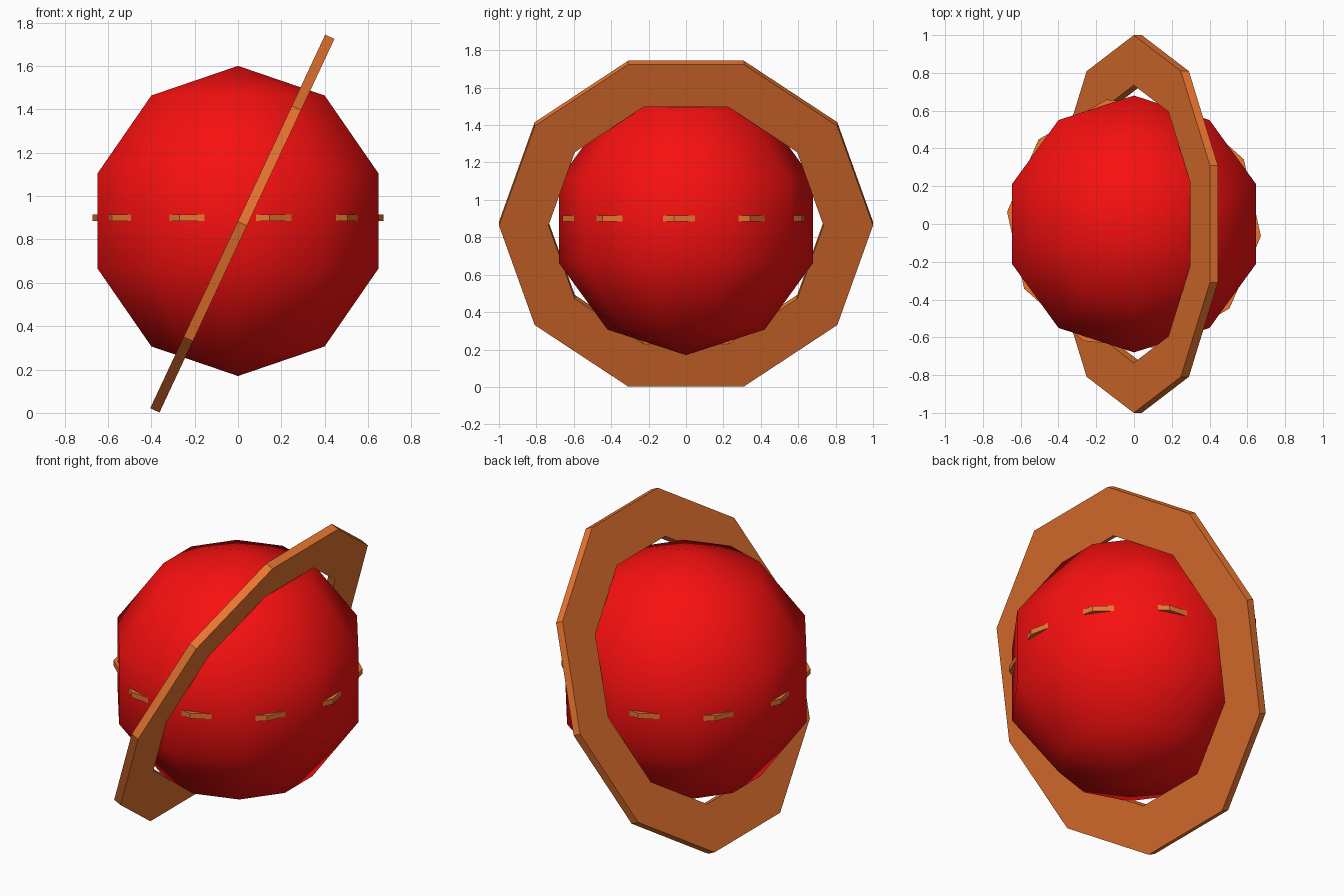
import bpy, bmesh
from math import sin, cos, pi, radians
from mathutils import Vector

if "Cube" in bpy.data.objects:
    bpy.data.objects.remove(bpy.data.objects["Cube"])

SIDES = 10


def material(name, rgb):
    m = bpy.data.materials.new(name)
    m.diffuse_color = (*rgb, 1)
    m.use_nodes = True
    m.node_tree.nodes["Principled BSDF"].inputs["Base Color"].default_value = m.diffuse_color
    return m


def lathe(name, profile, closed, mat, smooth):
    """Spin a (radius, height) profile around z, starting on the +y axis."""
    bm = bmesh.new()
    vs = [bm.verts.new((0, r, z)) for r, z in profile]
    pairs = list(zip(vs, vs[1:])) + ([(vs[-1], vs[0])] if closed else [])
    edges = [bm.edges.new(p) for p in pairs]
    bmesh.ops.spin(bm, geom=vs + edges, cent=(0, 0, 0), axis=(0, 0, 1),
                   angle=2 * pi, steps=SIDES, use_duplicate=False)
    bmesh.ops.remove_doubles(bm, verts=bm.verts, dist=1e-4)
    bmesh.ops.recalc_face_normals(bm, faces=bm.faces)
    for f in bm.faces:
        f.smooth = smooth
    me = bpy.data.meshes.new(name)
    bm.to_mesh(me)
    bm.free()
    me.materials.append(mat)
    ob = bpy.data.objects.new(name, me)
    bpy.context.collection.objects.link(ob)
    return ob


def ring(name, scale, loc, rot):
    outer, inner, h = 1.0 * scale, 0.735 * scale, 0.0235 * scale
    ob = lathe(name, [(outer, -h), (outer, h), (inner, h), (inner, -h)],
               True, orange, False)
    ob.location = loc
    ob.rotation_euler = rot
    return ob


red = material("red", (0.93, 0.005, 0.005))
orange = material("orange", (0.82, 0.18, 0.03))

# Low-poly ball, smooth shaded, with a pole at top and bottom
R = 0.715
ball = lathe("ball", [(R * sin(pi * i / 5), R * cos(pi * i / 5)) for i in range(6)],
             False, red, True)
ball.location = (0, 0, 0.885)

# Large tilted ring around the ball
ring("tilted_ring", 1.0, (0.02, 0, 0.873), (0, radians(-64.9), 0))

# Small level ring whose corners poke out of the ball
ring("level_ring", 0.675, (0, 0, 0.9), (0, 0, radians(-23.5)))
